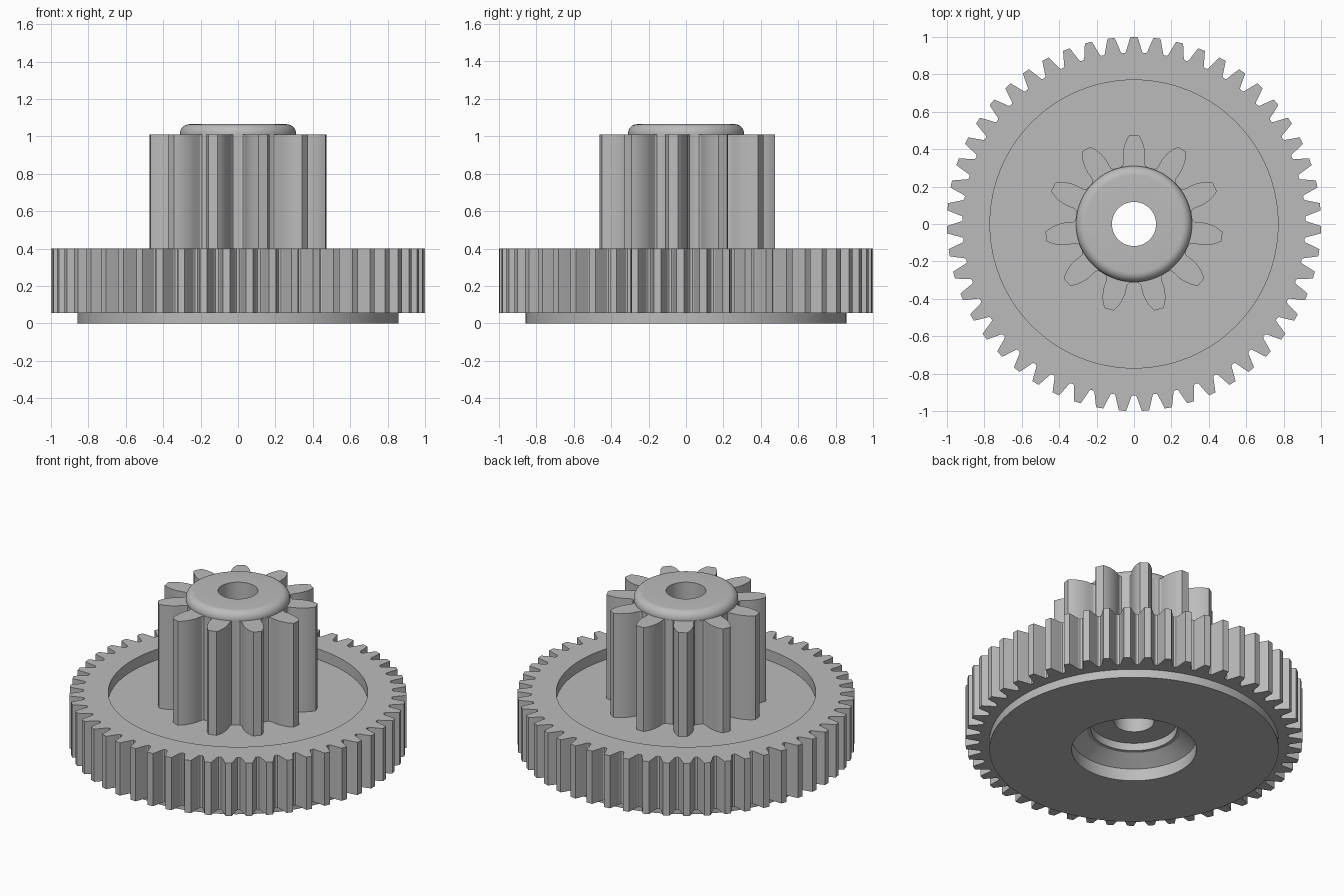
import bpy
import bmesh
import math

if "Cube" in bpy.data.objects:
    bpy.data.objects.remove(bpy.data.objects["Cube"], do_unlink=True)

SEGMENTS = 128
BORE = 0.118

grey = bpy.data.materials.new("plain grey")
grey.use_nodes = True
colour = (0.5, 0.5, 0.5, 1)
grey.diffuse_color = colour
grey.node_tree.nodes["Principled BSDF"].inputs["Base Color"].default_value = colour


def finish(bm, name):
    bmesh.ops.recalc_face_normals(bm, faces=bm.faces)
    mesh = bpy.data.meshes.new(name)
    bm.to_mesh(mesh)
    bm.free()
    mesh.materials.append(grey)
    obj = bpy.data.objects.new(name, mesh)
    bpy.context.collection.objects.link(obj)
    bpy.ops.object.select_all(action='DESELECT')
    obj.select_set(True)
    bpy.context.view_layer.objects.active = obj
    bpy.ops.object.shade_smooth_by_angle(angle=math.radians(28))
    return obj


def circle(radius):
    steps = [2 * math.pi * i / SEGMENTS for i in range(SEGMENTS)]
    return [(radius * math.cos(a), radius * math.sin(a)) for a in steps]


def gear_outline(teeth, flank):
    """Repeat one mirrored tooth, given as (distance out, half width)."""
    tooth = [(r, w) for r, w in flank] + [(r, -w) for r, w in reversed(flank)]
    points = []
    for i in range(teeth):
        a = math.pi / 2 + 2 * math.pi * i / teeth
        c, s = math.cos(a), math.sin(a)
        points += [(r * c + w * s, r * s - w * c) for r, w in tooth]
    return points


def toothed_ring(name, teeth, flank, hole, bottom, top):
    bm = bmesh.new()
    caps = {bottom: [], top: []}
    for outline in (gear_outline(teeth, flank), circle(hole)):
        rings = {z: [bm.verts.new((x, y, z)) for x, y in outline] for z in caps}
        n = len(outline)
        for i in range(n):
            j = (i + 1) % n
            low, high = rings[bottom], rings[top]
            bm.faces.new((low[i], low[j], high[j], high[i]))
            for z in caps:
                caps[z].append(bm.edges.get((rings[z][i], rings[z][j])))
    for edges in caps.values():
        bmesh.ops.triangle_fill(bm, edges=edges, use_beauty=True)
    return finish(bm, name)


def lathe(name, profile):
    """Spin a closed (radius, height) profile about the axle."""
    bm = bmesh.new()
    rings = [[bm.verts.new((x, y, z)) for x, y in circle(r)] for r, z in profile]
    for k, ring in enumerate(rings):
        other = rings[(k + 1) % len(rings)]
        for i in range(SEGMENTS):
            j = (i + 1) % SEGMENTS
            bm.faces.new((ring[i], ring[j], other[j], other[i]))
    return finish(bm, name)


# Large toothed rim around the recess
rim_flank = [(0.915, 0.049), (0.921, 0.043), (0.945, 0.036),
             (0.965, 0.030), (0.985, 0.024), (1.0, 0.019)]
toothed_ring("wheel_rim", 51, rim_flank, 0.77, 0.055, 0.4)

# Web with the raised lower face and stepped countersink
lathe("wheel_web", [(BORE, 0.33), (BORE, 0.19), (0.255, 0.19), (0.255, 0.14),
                    (0.28, 0.14), (0.37, 0.08), (0.37, 0), (0.858, 0),
                    (0.858, 0.055), (0.77, 0.055), (0.77, 0.33)])

# Tall pinion with rounded teeth
pinion_flank = [(0.303, 0.076), (0.309, 0.064), (0.320, 0.058), (0.340, 0.058),
                (0.365, 0.060), (0.390, 0.058), (0.415, 0.053),
                (0.440, 0.045), (0.460, 0.035), (0.475, 0.025)]
toothed_ring("pinion", 11, pinion_flank, BORE, 0.33, 1.01)

# Collar with a rounded top edge
fillet = 0.05
arc = [math.pi / 2 * i / 8 for i in range(9)]
edge = [(0.31 - fillet + fillet * math.cos(a), 1.015 + fillet * math.sin(a)) for a in arc]
lathe("collar", [(BORE, 1.01), (0.31, 1.01)] + edge + [(BORE, 1.065)])
